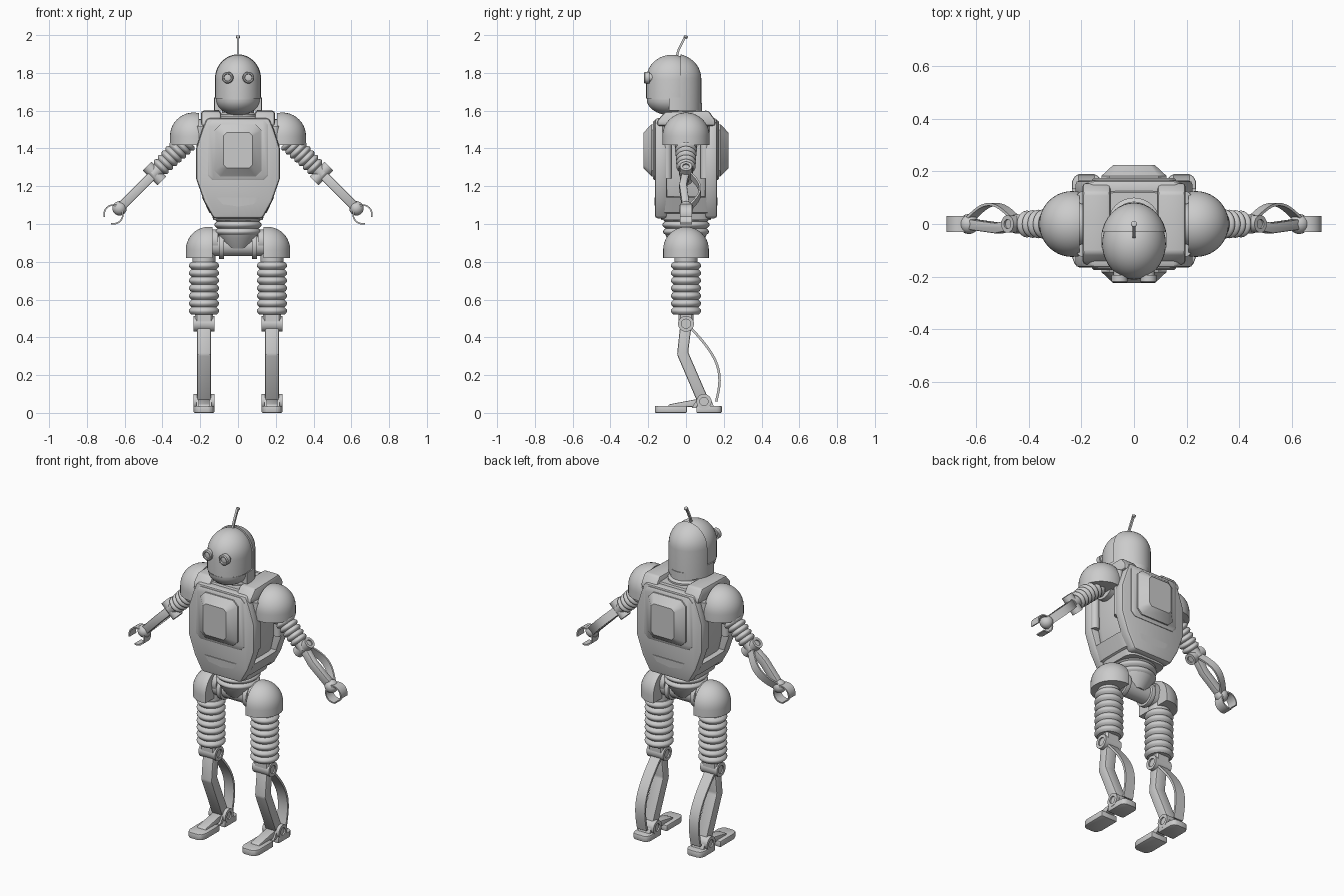
import bpy, bmesh, math
from mathutils import Matrix, Vector

old = bpy.data.objects.get("Cube")
if old:
    bpy.data.objects.remove(old, do_unlink=True)

grey = bpy.data.materials.new("plain_grey")
grey.use_nodes = True
grey.diffuse_color = (0.6, 0.6, 0.6, 1)
grey.node_tree.nodes["Principled BSDF"].inputs["Base Color"].default_value = (0.6, 0.6, 0.6, 1)

T = Matrix.Translation
def R(deg, axis):
    return Matrix.Rotation(math.radians(deg), 4, axis)

# ---- helpers ----
def skin(rings):
    """Closed solid through a stack of equal point rings."""
    bm = bmesh.new()
    vs = [[bm.verts.new(p) for p in ring] for ring in rings]
    n = len(vs[0])
    for a, b in zip(vs, vs[1:]):
        for i in range(n):
            j = (i + 1) % n
            bm.faces.new((a[i], a[j], b[j], b[i]))
    bm.faces.new(vs[0][::-1])
    bm.faces.new(vs[-1])
    bmesh.ops.remove_doubles(bm, verts=bm.verts, dist=1e-5)
    return bm

def oval(hx, hy, z, cy=0, p=2, n=40):
    def f(v):
        return math.copysign(abs(v) ** (2 / p), v)
    angles = [2 * math.pi * i / n for i in range(n)]
    return [(hx * f(math.cos(a)), cy + hy * f(math.sin(a)), z) for a in angles]

def chamfered(hx, hy, z, c):
    quarter = [(hx, hy - c), (hx - c, hy)]
    half = quarter + [(-x, y) for x, y in quarter[::-1]]
    return [(x, y, z) for x, y in half + [(-x, -y) for x, y in half]]

def lathe(profile, n=32):
    return skin([oval(max(r, 1e-7), max(r, 1e-7), z, n=n) for r, z in profile])

def cyl(r, half, bore=0):
    prof = [(r, -half), (r, half)]
    if bore:
        prof = [(bore, 0.008 - half), (bore, -half)] + prof + [(bore, half), (bore, half - 0.008)]
    return lathe(prof)

def prism_x(outline, x0, x1):
    """Extrude a (y, z) outline along x."""
    return skin([[(x, y, z) for y, z in outline] for x in (x0, x1)])

def strip(path, thick, half_w):
    """Flat bar following a (y, z) path, extruded across x."""
    pts = [Vector(p) for p in path]
    sides = [], []
    for i, p in enumerate(pts):
        d = (pts[min(i + 1, len(pts) - 1)] - pts[max(i - 1, 0)]).normalized()
        nrm = Vector((-d.y, d.x)) * thick / 2
        sides[0].append(p + nrm)
        sides[1].append(p - nrm)
    return prism_x(sides[0] + sides[1][::-1], -half_w, half_w)

def bow(y0, z0, y1, z1, bulge, n=14):
    return [(y0 + (y1 - y0) * t + bulge * math.sin(math.pi * t), z0 + (z1 - z0) * t)
            for t in [i / n for i in range(n + 1)]]

def ribs(z0, z1, r0, r1, count, depth):
    prof = [(r0 * 0.7, z0)]
    steps = count * 8
    for i in range(steps + 1):
        t = i / steps
        prof.append((r0 + (r1 - r0) * t - depth * (1 - abs(math.sin(math.pi * count * t))),
                     z0 + (z1 - z0) * t))
    return lathe(prof + [(r1 * 0.7, z1)])

def cut(bm, co, no):
    """Remove the side the normal points to and close the hole."""
    geom = bm.verts[:] + bm.edges[:] + bm.faces[:]
    res = bmesh.ops.bisect_plane(bm, geom=geom, plane_co=co, plane_no=no, clear_outer=True)
    edges = [e for e in res["geom_cut"] if isinstance(e, bmesh.types.BMEdge)]
    bmesh.ops.contextual_create(bm, geom=edges)
    return bm

def emit(name, bm, mat=Matrix(), pair=False, bevel=0):
    if bevel:
        bmesh.ops.recalc_face_normals(bm, faces=bm.faces)
        edges = [e for e in bm.edges if len(e.link_faces) == 2 and e.calc_face_angle() > 0.5]
        bmesh.ops.bevel(bm, geom=edges, offset=bevel, segments=2, profile=0.5,
                        affect='EDGES', clamp_overlap=True)
    for side, s in (("_left", 1), ("_right", -1)) if pair else (("", 1),):
        b = bm.copy()
        b.transform(Matrix.Diagonal((s, 1, 1, 1)) @ mat)
        bmesh.ops.recalc_face_normals(b, faces=b.faces)
        me = bpy.data.meshes.new(name + side)
        b.to_mesh(me)
        b.free()
        me.materials.append(grey)
        ob = bpy.data.objects.new(name + side, me)
        bpy.context.collection.objects.link(ob)
        bpy.ops.object.select_all(action='DESELECT')
        ob.select_set(True)
        bpy.context.view_layer.objects.active = ob
        bpy.ops.object.shade_smooth_by_angle(angle=math.radians(35))
    bm.free()

arc = [math.radians(a) for a in range(0, 91, 9)]

# ---- head: face dome, jaw, rear helmet ----
def dome(hx, hy, cy, bottom, mid, top):
    rings = [oval(hx, hy, bottom, cy)]
    rings += [oval(max(hx * math.cos(a), 1e-7), max(hy * math.cos(a), 1e-7),
                   mid + (top - mid) * math.sin(a), cy) for a in arc]
    return skin(rings)

emit("face", dome(0.121, 0.136, -0.075, 1.665, 1.765, 1.896))
emit("jaw", skin([oval(max(0.116 * math.cos(a), 1e-7), max(0.13 * math.cos(a), 1e-7),
                       1.66 - 0.085 * math.sin(a), -0.078) for a in arc]))
emit("jaw_seam", skin([oval(0.114, 0.128, z, -0.078) for z in (1.655, 1.67)]))
def helmet():
    return dome(0.126, 0.146, -0.065, 1.6, 1.77, 1.902)
emit("rear_helmet", cut(helmet(), (0, -0.03, 0), (0, -1, 0)))
cheek = cut(cut(helmet(), (0, 0, 1.67), (0, 0, 1)), (0, -0.09, 0), (0, -1, 0))
emit("helmet_cheeks", cut(cheek, (0, 0.02, 0), (0, 1, 0)))
emit("eye", lathe([(0.022, 0), (0.022, 0.045), (0.031, 0.045), (0.031, 0.07), (0.026, 0.075),
                   (0.02, 0.075), (0.018, 0.066), (0.0, 0.07)]),
     T((0.055, -0.148, 1.775)) @ R(90, 'X'), pair=True)

# ---- antenna ----
emit("antenna", strip([(-0.05, 1.885), (-0.04, 1.92), (-0.02, 1.96), (-0.005, 1.99)], 0.012, 0.006))
emit("antenna_tip", lathe([(0.006, 0), (0.011, 0.006), (0.011, 0.014), (0.0, 0.018)], 16),
     T((0, -0.004, 1.982)) @ R(-20, 'X'))

# ---- neck and torso ----
emit("neck", lathe([(0.1, 1.5), (0.1, 1.58), (0.085, 1.59), (0.085, 1.64)]))
emit("torso_core", skin([oval(hx, hy, z, p=5) for hx, hy, z in
     ((0.12, 0.12, 1.02), (0.155, 0.13, 1.12), (0.185, 0.125, 1.24),
      (0.19, 0.125, 1.45), (0.17, 0.13, 1.55), (0.15, 0.12, 1.57))]))
half = [(0.165, 1.56), (0.19, 1.5), (0.222, 1.4), (0.222, 1.24), (0.18, 1.12), (0.13, 1.03)]
outline = half + [(-x, z) for x, z in half[::-1]]
for name, turn in (("front", 0), ("back", 180)):
    spin = R(turn, 'Z')
    face_on = spin @ T((0, 0, 1.39)) @ R(90, 'X')
    shell = skin([[(x, y, z) for x, z in outline] for y in (-0.165, -0.1)])
    emit(name + "_shell", shell, spin, bevel=0.015)
    emit(name + "_panel_frame", skin([chamfered(0.16, 0.158, 0.15, 0.025),
         chamfered(0.16, 0.158, 0.168, 0.025), chamfered(0.153, 0.151, 0.174, 0.025)]), face_on)
    emit(name + "_panel", skin([chamfered(0.124, 0.138, 0.16, 0.03), chamfered(0.124, 0.138, 0.182, 0.03),
         chamfered(0.118, 0.132, 0.188, 0.03), chamfered(0.078, 0.094, 0.225, 0.018)]), face_on)
    emit(name + "_side_strut", cyl(0.024, 0.14), spin @ T((0.195, -0.1, 1.38)), pair=True)
emit("shoulder_yoke", prism_x([(-0.155, 1.52), (-0.15, 1.55), (-0.11, 1.595), (0.12, 1.6),
     (0.155, 1.55), (0.155, 1.52)], 0.09, 0.195), pair=True, bevel=0.012)
emit("belt", skin([oval(hx, hy, z, p=5) for hx, hy, z in
     ((0.13, 0.13, 1.02), (0.14, 0.14, 1.055), (0.152, 0.163, 1.06), (0.19, 0.168, 1.14), (0.175, 0.15, 1.145))]))
emit("waist_bellows", ribs(0.94, 1.05, 0.12, 0.13, 3, 0.015))
emit("waist_cone", lathe([(0.06, 0.87), (0.1, 0.925), (0.11, 0.945)]))

# ---- pelvis ----
emit("pelvis_bar", cyl(0.055, 0.16), T((0, 0, 0.885)) @ R(90, 'Y'))
emit("pelvis_flange", cyl(0.07, 0.014), T((0.087, 0, 0.885)) @ R(90, 'Y'), pair=True, bevel=0.004)

# ---- shoulder and hip guards ----
def guard(r, skirt):
    return lathe([(r * 0.9, -skirt), (r, -skirt)]
                 + [(r * math.cos(a), r * math.sin(a)) for a in arc], 40)

emit("shoulder_guard", cut(guard(0.125, 0.048), (-0.028, 0, 0), (-1, 0, 0)), T((0.235, 0, 1.465)), pair=True)
emit("shoulder_disc", cyl(0.085, 0.02), T((0.2, 0, 1.47)) @ R(90, 'Y'), pair=True)
emit("hip_guard", cut(guard(0.121, 0.045), (-0.02, 0, 0), (-1, 0, 0)), T((0.155, 0, 0.864)), pair=True)
emit("hip_disc", cyl(0.06, 0.02), T((0.125, 0, 0.91)) @ R(90, 'Y'), pair=True)

# ---- arms, modelled upright at the elbow then swung outward ----
arm = T((0.442, 0, 1.268)) @ R(-45, 'Y')
across = R(90, 'Y')
emit("arm_sleeve", ribs(0.035, 0.25, 0.05, 0.062, 7, 0.011), arm, True)
emit("elbow_neck", cyl(0.036, 0.03), arm @ T((0, 0, 0.02)), True)
emit("elbow_hinge", cyl(0.033, 0.055, 0.018), arm @ across, True)
emit("forearm", strip([(0, 0), (-0.016, -0.1), (0, -0.26)], 0.04, 0.024), arm, True, 0.006)
emit("forearm_bow", strip(bow(0.02, -0.01, 0.02, -0.255, 0.055), 0.01, 0.024), arm, True)
emit("wrist_ball", lathe([(0.038 * math.cos(a), 0.038 * math.sin(a))
     for a in [math.radians(d) for d in range(-90, 91, 10)]]), arm @ T((0, 0, -0.262)), True)
claw = [(0.05 * math.sin(a), 0.05 * math.cos(a)) for a in [math.radians(d) for d in range(-150, 151, 12)]]
emit("claw", strip(claw, 0.008, 0.031), arm @ T((0, 0, -0.307)) @ R(90, 'Z'), True)

# ---- legs ----
leg = T((0.18, 0, 0))
emit("thigh_neck", cyl(0.06, 0.04), leg @ T((0, 0, 0.82)), True)
emit("thigh_sleeve", ribs(0.52, 0.8, 0.08, 0.08, 7, 0.014), leg, True)
emit("knee_neck", skin([chamfered(0.048, 0.04, z, 0.01) for z in (0.47, 0.53)]), leg, True)
emit("knee_hinge", cyl(0.042, 0.056, 0.024), leg @ T((0, 0, 0.472)) @ across, True)
emit("shin", strip([(0, 0.47), (-0.018, 0.315), (0.09, 0.065)], 0.06, 0.036), leg, True, 0.008)
emit("calf_bow", strip(bow(0.03, 0.445, 0.16, 0.06, 0.07), 0.013, 0.032), leg, True)
emit("ankle_hinge", cyl(0.04, 0.056, 0.022), leg @ T((0, 0.095, 0.06)) @ across, True)
emit("ankle_block", prism_x([(0.03, 0.025), (0.06, 0.075), (0.13, 0.075), (0.15, 0.03)], -0.04, 0.04), leg, True)
emit("instep", prism_x([(-0.1, 0.025), (-0.09, 0.045), (0.07, 0.075), (0.08, 0.035)], -0.03, 0.03), leg, True, 0.005)

def sole(y0, y1, tip, top):
    """Foot pad with one end narrowed toward the tip."""
    mid = y0 + (tip - y0) * 0.6
    edge = [(0.055, y1), (0.055, mid), (0.045, mid + (tip - mid) * 0.7), (0.028, tip)]
    loop = edge + [(-x, y) for x, y in edge[::-1]]
    return skin([[(x, y, z) for x, y in loop] for z in (0, top)])

emit("toe_pad", sole(-0.07, 0.005, -0.165, 0.037), leg, True, 0.006)
emit("heel_pad", sole(0.12, 0.055, 0.19, 0.037), leg, True, 0.006)
